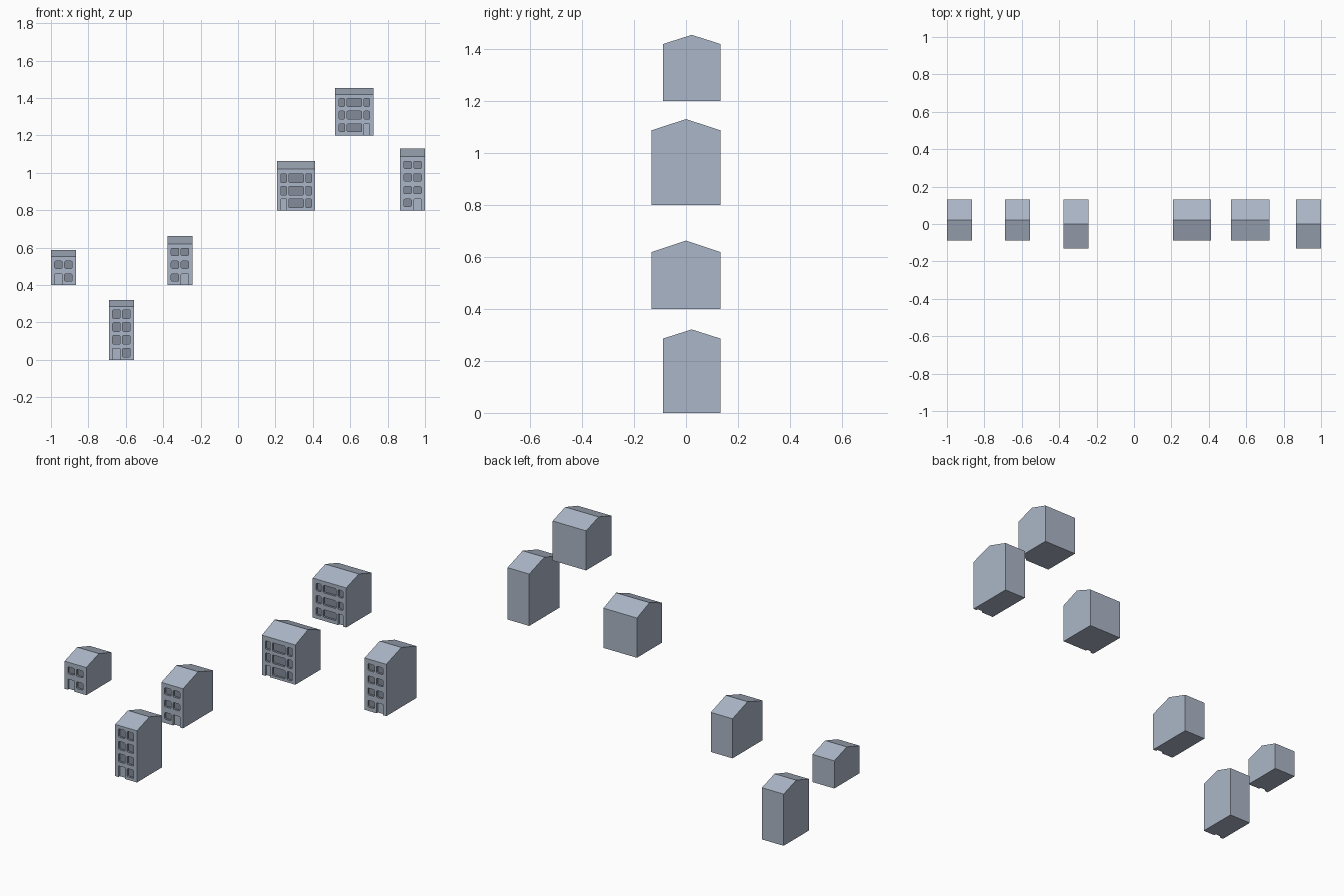
import bpy, bmesh, math

if "Cube" in bpy.data.objects:
    bpy.data.objects.remove(bpy.data.objects["Cube"])

DEPTH = 0.012  # recess of windows and doors


def material(name, color):
    m = bpy.data.materials.new(name)
    m.diffuse_color = (*color, 1)
    m.use_nodes = True
    m.node_tree.nodes["Principled BSDF"].inputs["Base Color"].default_value = m.diffuse_color
    return m


WALL = material("wall_blue_grey", (0.41, 0.47, 0.57))
PANE = material("window_dark", (0.23, 0.265, 0.32))


def extrude_profile(bm, points, offset, mat=0):
    """Closed solid from a polygon of 3D points swept along offset."""
    a = [bm.verts.new(p) for p in points]
    b = [bm.verts.new([c + o for c, o in zip(p, offset)]) for p in points]
    faces = [bm.faces.new(a), bm.faces.new(b[::-1])]
    for i in range(len(a)):
        j = (i + 1) % len(a)
        faces.append(bm.faces.new((a[j], a[i], b[i], b[j])))
    for f in faces:
        f.material_index = mat


def rounded(x0, x1, z0, z1, r, y):
    """Rounded rectangle in the facade plane."""
    pts = []
    for cx, cz, start in ((x1 - r, z1 - r, 0), (x0 + r, z1 - r, 90),
                          (x0 + r, z0 + r, 180), (x1 - r, z0 + r, 270)):
        for k in range(4):
            t = math.radians(start + 30 * k)
            pts.append((cx + r * math.cos(t), y, cz + r * math.sin(t)))
    return pts


def make_object(name, bm):
    bmesh.ops.recalc_face_normals(bm, faces=bm.faces)
    mesh = bpy.data.meshes.new(name)
    bm.to_mesh(mesh)
    bm.free()
    mesh.materials.append(WALL)
    mesh.materials.append(PANE)
    ob = bpy.data.objects.new(name, mesh)
    bpy.context.collection.objects.link(ob)
    return ob


def house(name, x, width, base, eave, top, y0, cols, rows, first, pitch, high, door):
    y1 = 0.132
    # gabled body with flush roof
    bm = bmesh.new()
    gable = [(x, y0, base), (x, y1, base), (x, y1, eave),
             (x, (y0 + y1) / 2, top), (x, y0, eave)]
    extrude_profile(bm, gable, (width, 0, 0))
    body = make_object(name, bm)

    # dark window recesses and a wall-coloured door recess
    bm = bmesh.new()
    for c, (a, b) in enumerate(cols):
        for r in range(rows):
            z = base + first + r * pitch
            is_door = r == 0 and c == door
            if is_door:
                pts = rounded(x + a, x + b, base - 0.03, z + high, 0.003, y0 - 0.02)
            else:
                pts = rounded(x + a, x + b, z, z + high, 0.006, y0 - 0.02)
            extrude_profile(bm, pts, (0, 0.02 + DEPTH, 0), 0 if is_door else 1)
    cutter = make_object(name + "_cutter", bm)
    cutter.hide_render = True

    mod = body.modifiers.new("openings", 'BOOLEAN')
    mod.operation = 'DIFFERENCE'
    mod.solver = 'EXACT'
    mod.object = cutter
    deps = bpy.context.evaluated_depsgraph_get()
    result = bpy.data.meshes.new_from_object(body.evaluated_get(deps))
    body.modifiers.clear()
    body.data = result
    bpy.data.objects.remove(cutter)


NARROW = [(0.020, 0.060), (0.073, 0.113)]
WIDE = [(0.021, 0.051), (0.064, 0.142), (0.155, 0.185)]
SHALLOW, DEEP = -0.088, -0.132

# name, left x, width, base, eave, top, front y, columns, rows, sill, pitch, height, door column
house("small_house", -1.0, 0.133, 0.4, 0.553, 0.588, SHALLOW, NARROW, 2, 0.021, 0.0685, 0.038, 0)
house("tall_slim_house", -0.69, 0.133, 0.0, 0.286, 0.321, SHALLOW, NARROW, 4, 0.016, 0.0685, 0.046, 0)
house("medium_deep_house", -0.377, 0.133, 0.4, 0.619, 0.663, DEEP, NARROW, 3, 0.021, 0.0685, 0.038, 1)
house("wide_house", 0.208, 0.205, 0.8, 1.02, 1.063, SHALLOW, WIDE, 3, 0.014, 0.067, 0.047, 0)
house("wide_upper_house", 0.519, 0.205, 1.2, 1.419, 1.454, SHALLOW, WIDE, 3, 0.020, 0.0675, 0.042, 2)
house("tall_deep_house", 0.867, 0.133, 0.8, 1.087, 1.13, DEEP, NARROW, 4, 0.021, 0.0675, 0.038, 1)
